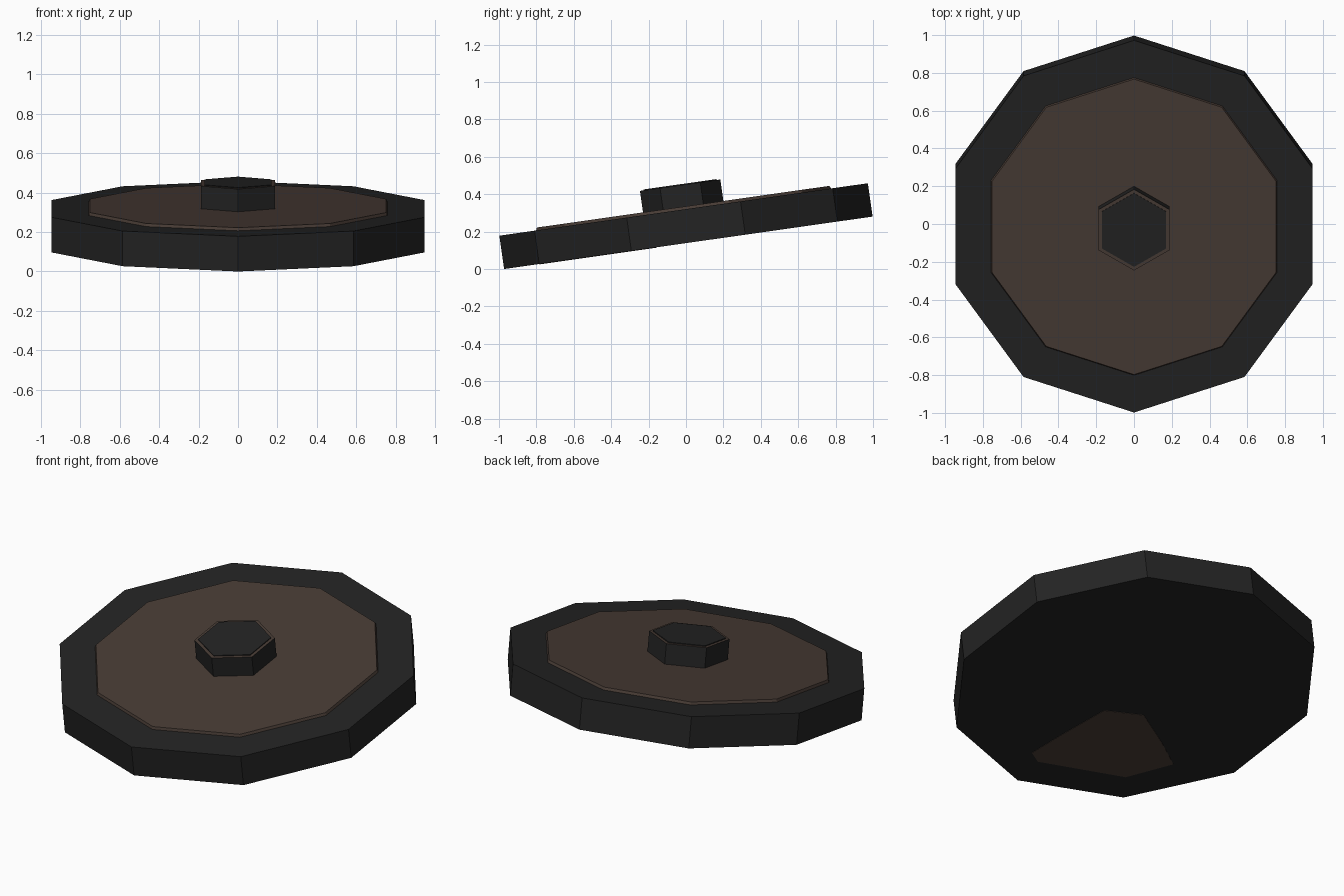
import bpy, bmesh
from math import sin, cos, pi, radians
from mathutils import Matrix

cube = bpy.data.objects.get("Cube")
if cube:
    bpy.data.objects.remove(cube, do_unlink=True)


def material(name, color):
    m = bpy.data.materials.new(name)
    m.use_nodes = True
    m.diffuse_color = (*color, 1)
    m.node_tree.nodes["Principled BSDF"].inputs["Base Color"].default_value = (*color, 1)
    return m


BLACK = material("soft black", (0.017, 0.017, 0.017))
BROWN = material("dark brown", (0.064, 0.044, 0.035))

# The whole model leans back about the x axis
TILT = Matrix.Translation((0, 0.0125, 0.14)) @ Matrix.Rotation(radians(8.1), 4, 'X')


def ring(sides, radius):
    """Regular outline with a corner on the y axis."""
    return [(radius * cos(pi / 2 + 2 * pi * k / sides),
             radius * sin(pi / 2 + 2 * pi * k / sides)) for k in range(sides)]


def slab(name, low, high, z0, z1, mat, top_mat=None):
    """Closed solid between two outlines; the top may have its own colour."""
    bm = bmesh.new()
    a = [bm.verts.new((x, y, z0)) for x, y in low]
    b = [bm.verts.new((x, y, z1)) for x, y in high]
    bm.faces.new(a[::-1])
    top = bm.faces.new(b)
    n = len(a)
    for i in range(n):
        j = (i + 1) % n
        bm.faces.new((a[i], a[j], b[j], b[i]))
    if top_mat:
        top.material_index = 1
    bmesh.ops.recalc_face_normals(bm, faces=bm.faces)
    mesh = bpy.data.meshes.new(name)
    bm.to_mesh(mesh)
    bm.free()
    mesh.materials.append(mat)
    if top_mat:
        mesh.materials.append(top_mat)
    ob = bpy.data.objects.new(name, mesh)
    bpy.context.collection.objects.link(ob)
    ob.matrix_world = TILT
    return ob


# Ten-sided outer disc and its raised brown centre
slab("outer_disc", ring(10, 0.995), ring(10, 0.995), 0, 0.18, BLACK)
slab("centre_plate", ring(10, 0.80), ring(10, 0.79), 0.17, 0.195, BROWN)

# Six-sided hub with a brown rim and a black cap
slab("hub", ring(6, 0.217), ring(6, 0.217), 0.18, 0.311, BLACK, BROWN)
slab("hub_cap", ring(6, 0.197), ring(6, 0.197), 0.30, 0.316, BLACK)

# Irregular brown patch on the underside
u = (cos(radians(216)), sin(radians(216)))
v = (cos(radians(306)), sin(radians(306)))
patch = [(.14, .21), (.26, .02), (.54, -.01), (.75, -.02),
         (.77, .25), (.46, .66), (.37, .67), (.27, .48)]
outline = [(a * u[0] + b * v[0], a * u[1] + b * v[1]) for a, b in patch]
slab("underside_patch", outline, outline, -0.002, 0.002, BROWN)
